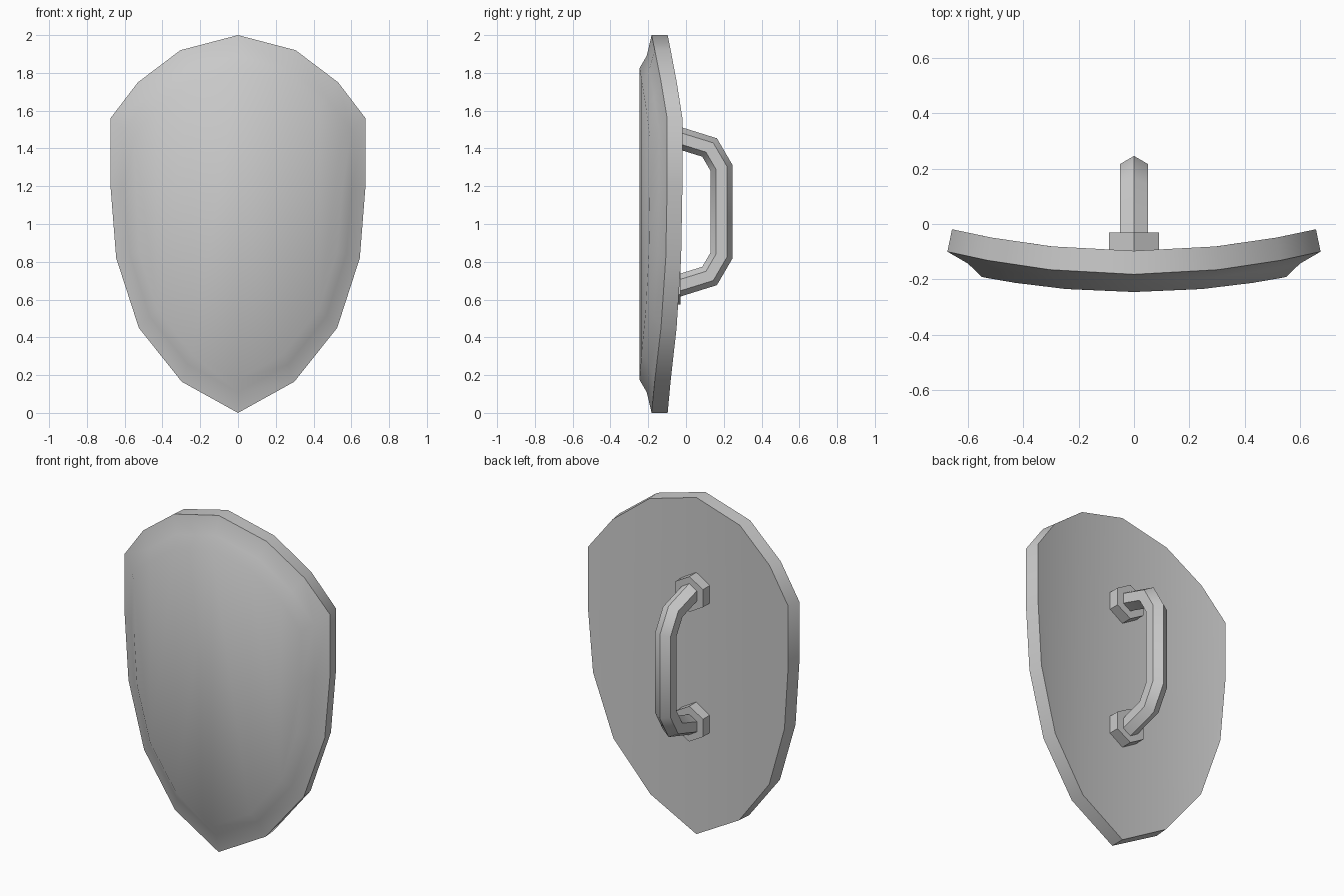
import bpy, bmesh, math
from mathutils import Vector

cube = bpy.data.objects.get("Cube")
if cube:
    bpy.data.objects.remove(cube)

GREY = (0.6, 0.6, 0.6, 1)
grey = bpy.data.materials.new("plain grey")
grey.use_nodes = True
grey.diffuse_color = GREY
grey.node_tree.nodes["Principled BSDF"].inputs["Base Color"].default_value = GREY


def finish(bm, name, angle):
    bmesh.ops.recalc_face_normals(bm, faces=bm.faces)
    mesh = bpy.data.meshes.new(name)
    bm.to_mesh(mesh)
    bm.free()
    obj = bpy.data.objects.new(name, mesh)
    bpy.context.collection.objects.link(obj)
    mesh.materials.append(grey)
    bpy.ops.object.select_all(action="DESELECT")
    obj.select_set(True)
    bpy.context.view_layer.objects.active = obj
    bpy.ops.object.shade_smooth_by_angle(angle=math.radians(angle))
    return obj


def bridge(bm, a, b):
    n = len(a)
    for i in range(n):
        j = (i + 1) % n
        bm.faces.new((a[i], a[j], b[j], b[i]))


# Shield body: mirrored outline, bent around the vertical axis
half = [(0, 2), (0.305, 1.92), (0.53, 1.75), (0.675, 1.56), (0.675, 1.2),
        (0.645, 0.82), (0.525, 0.45), (0.298, 0.165), (0, 0)]
outline = half + [(-x, z) for x, z in half[-2:0:-1]]
bm = bmesh.new()


def shield_ring(scale_x, scale_z, depth):
    return [bm.verts.new((x * scale_x, depth + 0.18 * (x * scale_x) ** 2,
                          1 + (z - 1) * scale_z)) for x, z in outline]


rings = [shield_ring(0.975, 1, -0.097), shield_ring(1, 1, -0.182),
         shield_ring(0.89, 0.89, -0.208), shield_ring(0.815, 0.825, -0.246)]
for a, b in zip(rings, rings[1:]):
    bridge(bm, a, b)

# Front and back panels: upright strips that follow the bend
for ring in (rings[0], rings[-1]):
    for side in (1, -1):
        for strip in ((0, 1, 7, 8), (1, 2, 6, 7), (2, 3, 4, 5, 6)):
            bm.faces.new([ring[side * i] for i in strip])
finish(bm, "shield_body", 45)

# Grip: six-sided bar swept along a bent path with mitred corners
path = [Vector((0, y, z)) for y, z in
        ((-0.09, 1.472), (0.125, 1.405), (0.188, 1.297),
         (0.188, 0.833), (0.125, 0.725), (-0.09, 0.658))]
bm = bmesh.new()
rings = []
for i, p in enumerate(path):
    before = (p - path[i - 1]).normalized() if i else None
    after = (path[i + 1] - p).normalized() if i < len(path) - 1 else None
    before, after = before or after, after or before
    tangent = (before + after).normalized()
    normal = Vector((0, -tangent.z, tangent.y)) / tangent.dot(before)
    rings.append([bm.verts.new(p + 0.058 * (normal * math.cos(k * math.pi / 3)
                  + Vector((math.sin(k * math.pi / 3), 0, 0)))) for k in range(6)])
for a, b in zip(rings, rings[1:]):
    bridge(bm, a, b)
bm.faces.new(rings[0])
bm.faces.new(rings[-1])
finish(bm, "grip", 45)

# Hexagonal mounts where the grip meets the shield
for name, z in (("upper_mount", 1.45), ("lower_mount", 0.68)):
    bm = bmesh.new()
    rings = [[bm.verts.new((0.105 * math.sin(k * math.pi / 3), y,
                            z + 0.105 * math.cos(k * math.pi / 3))) for k in range(6)]
             for y in (-0.11, -0.03)]
    bridge(bm, *rings)
    for ring in rings:
        bm.faces.new(ring)
    finish(bm, name, 30)
